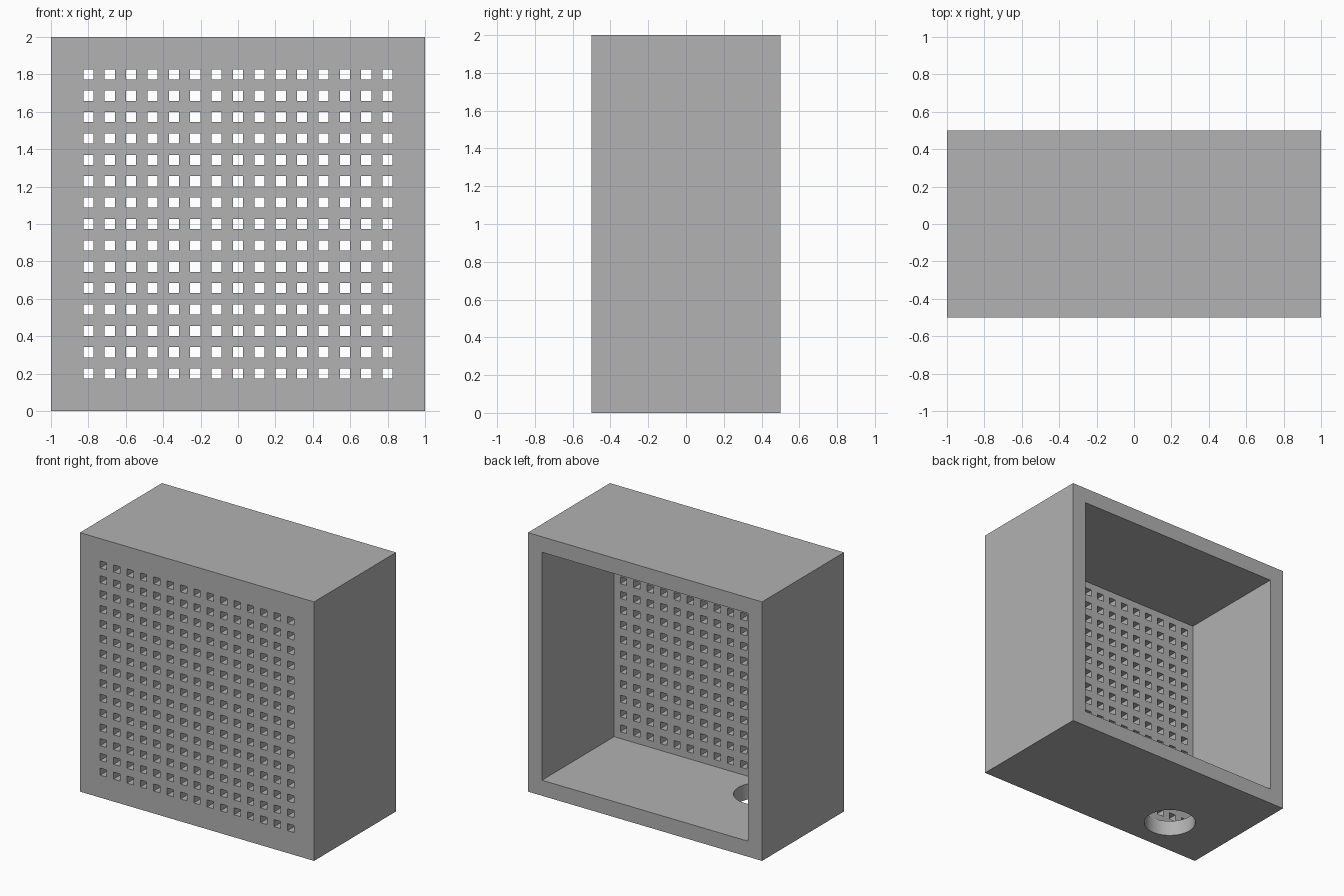
import bpy
import bmesh
from mathutils import Matrix, Vector

if "Cube" in bpy.data.objects:
    bpy.data.objects.remove(bpy.data.objects["Cube"], do_unlink=True)

WIDTH, DEPTH, HEIGHT, WALL = 2.0, 1.0, 2.0, 0.12
HOLES, SPAN, HOLE = 15, 1.6, 0.054

grey = bpy.data.materials.new("plain grey")
grey.use_nodes = True
colour = (0.445, 0.445, 0.445, 1)
grey.diffuse_color = colour
grey.node_tree.nodes["Principled BSDF"].inputs["Base Color"].default_value = colour


def add_box(bm, centre, size):
    matrix = Matrix.Translation(centre) @ Matrix.Diagonal((*size, 1))
    bmesh.ops.create_cube(bm, size=1, matrix=matrix)


def make_object(name, bm):
    mesh = bpy.data.meshes.new(name)
    bm.to_mesh(mesh)
    bm.free()
    obj = bpy.data.objects.new(name, mesh)
    bpy.context.collection.objects.link(obj)
    mesh.materials.append(grey)
    return obj


def cut(target, cutter):
    cutter.hide_render = True
    mod = target.modifiers.new("cut", "BOOLEAN")
    mod.operation = "DIFFERENCE"
    mod.solver = "EXACT"
    mod.object = cutter
    bpy.ops.object.select_all(action="DESELECT")
    bpy.context.view_layer.objects.active = target
    target.select_set(True)
    bpy.ops.object.modifier_apply(modifier=mod.name)
    bpy.data.objects.remove(cutter, do_unlink=True)


# Outer case
bm = bmesh.new()
add_box(bm, (0, 0, HEIGHT / 2), (WIDTH, DEPTH, HEIGHT))
case = make_object("speaker_case", bm)

# Cavity, open at the back
bm = bmesh.new()
add_box(bm, (0, WALL, HEIGHT / 2), (WIDTH - 2 * WALL, DEPTH, HEIGHT - 2 * WALL))
cut(case, make_object("cavity_cutter", bm))

# Square grille holes through the front panel
bm = bmesh.new()
steps = [SPAN * (i / (HOLES - 1) - 0.5) for i in range(HOLES)]
for x in steps:
    for z in steps:
        add_box(bm, (x, -DEPTH / 2 + WALL / 2, HEIGHT / 2 + z), (HOLE, WALL * 2, HOLE))
cut(case, make_object("grille_cutter", bm))

# Round cable hole through the floor
bm = bmesh.new()
bmesh.ops.create_cone(bm, cap_ends=True, segments=64, radius1=0.186, radius2=0.186,
                      depth=WALL * 2, matrix=Matrix.Translation(Vector((-0.5, -0.19, WALL / 2))))
cut(case, make_object("cable_hole_cutter", bm))

bpy.ops.object.shade_smooth_by_angle()
